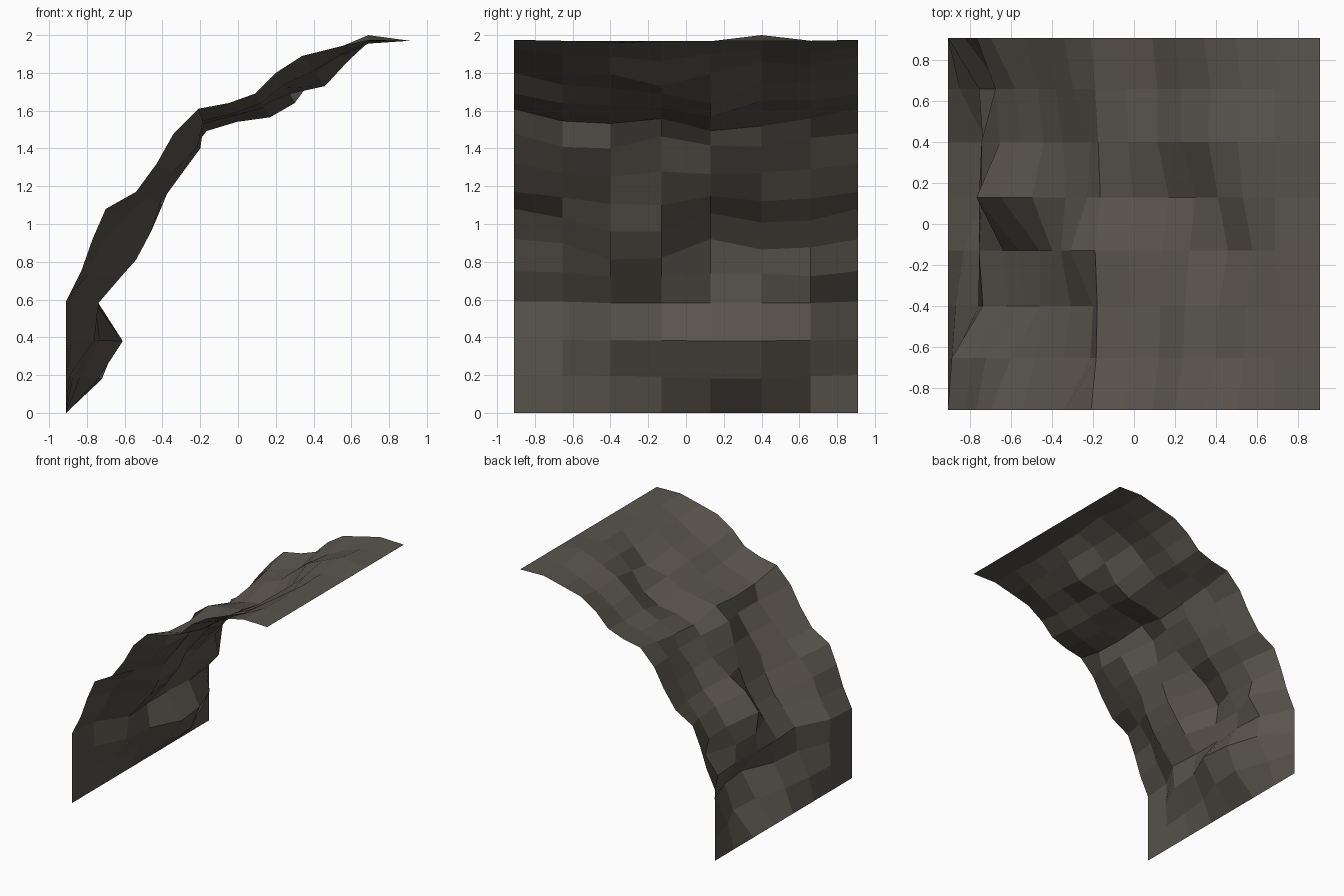
import bpy

# Outer profile (x, z): the plain arc along both side edges
outer = [(-.91, 0), (-.91, .2), (-.91, .39), (-.91, .59), (-.83, .75), (-.77, .92),
         (-.70, 1.08), (-.54, 1.17), (-.43, 1.32), (-.34, 1.48), (-.21, 1.61),
         (-.05, 1.64), (.09, 1.69), (.20, 1.80), (.34, 1.89), (.50, 1.93),
         (.69, 1.975), (.91, 1.97)]
# Inner profile: the deepest bulge of the rock face
inner = [(-.91, 0), (-.72, .18), (-.61, .38), (-.72, .58), (-.62, .72), (-.54, .81),
         (-.46, .96), (-.40, 1.10), (-.31, 1.25), (-.20, 1.40), (-.16, 1.48),
         (0, 1.53), (.17, 1.565), (.30, 1.64), (.46, 1.73), (.58, 1.86),
         (.69, 1.95), (.91, 1.97)]
# Bulge amount of the six inner columns, row by row (tenths)
bulge = [(1, 2, 4, 9, 10, 3), (1, 5, 6, 10, 9, 6), (1, 9, 8, 8, 9, 8),
         (2, 10, 9, 4, 4, 9), (2, 10, 9, 0, 5, 4), (4, 10, 10, 2, 6, 5),
         (4, 9, 10, 3, 7, 5), (7, 10, 6, 8, 7, 4), (9, 10, 2, 8, 9, 3),
         (5, 6, 4, 9, 7, 4), (5, 6, 5, 9, 4, 3), (4, 5, 6, 10, 3, 3),
         (4, 5, 7, 10, 3, 3), (5, 6, 10, 6, 2, 3), (5, 6, 10, 4, 1, 3),
         (3, 8, 5, 3, -10, 2)]
flat = (0,) * 6
columns = [-.91, -.655, -.40, -.13, .13, .40, .66, .91]

# Rock sheet: blend between both profiles across the columns
verts, faces = [], []
for a, b, row in zip(outer, inner, [flat] + bulge + [flat]):
    for y, w in zip(columns, (0,) + row + (0,)):
        t = w / 10
        verts.append((a[0] + (b[0] - a[0]) * t, y, a[1] + (b[1] - a[1]) * t))
n = len(columns)
for r in range(len(outer) - 1):
    for c in range(n - 1):
        i = r * n + c
        faces.append((i, i + n, i + n + 1, i + 1))

mesh = bpy.data.meshes.new("rock_wall")
mesh.from_pydata(verts, [], faces)
mesh.update()
wall = bpy.data.objects.new("rock_wall", mesh)
bpy.context.collection.objects.link(wall)

# Dark brown-grey stone
stone = bpy.data.materials.new("stone")
stone.diffuse_color = (.10, .088, .073, 1)
mesh.materials.append(stone)
